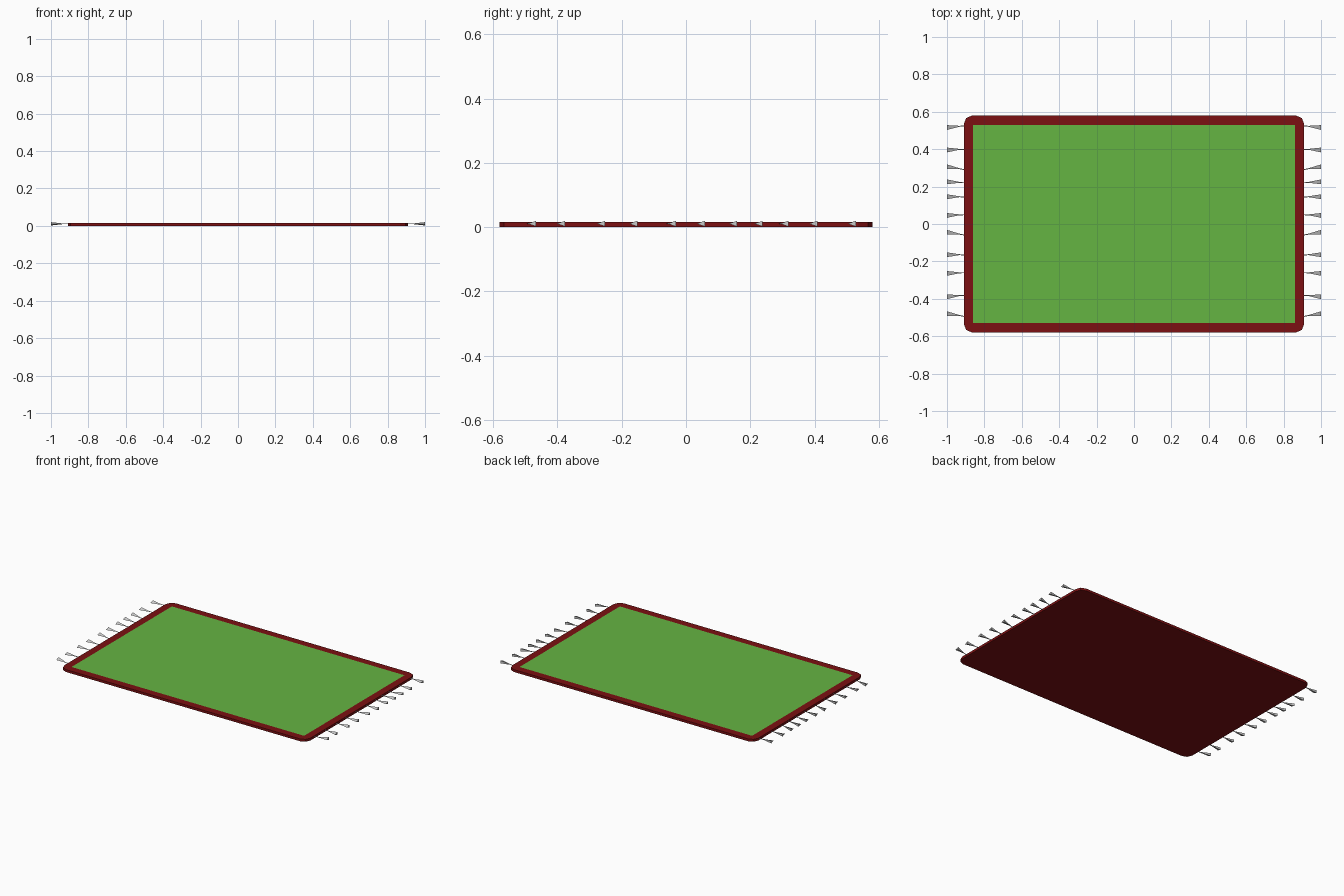
import bpy, bmesh, math
from mathutils import Vector

if "Cube" in bpy.data.objects:
    bpy.data.objects.remove(bpy.data.objects["Cube"])


def material(name, color):
    m = bpy.data.materials.new(name)
    m.diffuse_color = color
    m.use_nodes = True
    m.node_tree.nodes["Principled BSDF"].inputs["Base Color"].default_value = m.diffuse_color
    return m


def finish(name, bm, mats=()):
    bmesh.ops.recalc_face_normals(bm, faces=bm.faces)
    mesh = bpy.data.meshes.new(name)
    bm.to_mesh(mesh)
    bm.free()
    ob = bpy.data.objects.new(name, mesh)
    bpy.context.collection.objects.link(ob)
    for m in mats:
        mesh.materials.append(m)
    return ob


red = material("border_red", (0.20, 0.005, 0.006, 1))
green = material("field_green", (0.13, 0.46, 0.055, 1))

# Rug slab with clipped round corners and an inset green field on top
HX, HY, TOP, R = 0.91, 0.58, 0.016, 0.045
bm = bmesh.new()
inner = [bm.verts.new((sx * 0.86, sy * 0.53, TOP))
         for sx, sy in ((1, 1), (-1, 1), (-1, -1), (1, -1))]
upper, corners = [], []
for k, (sx, sy) in enumerate(((1, 1), (-1, 1), (-1, -1), (1, -1))):
    arc = []
    for i in range(3):
        a = math.radians(90 * k + 45 * i)
        arc.append(bm.verts.new((sx * (HX - R) + R * math.cos(a),
                                 sy * (HY - R) + R * math.sin(a), TOP)))
    corners.append(arc)
    upper += arc
lower = [bm.verts.new((v.co.x, v.co.y, 0)) for v in upper]
for k in range(4):
    arc, nxt = corners[k], corners[(k + 1) % 4]
    for a, b in zip(arc, arc[1:]):
        bm.faces.new((inner[k], a, b))
    bm.faces.new((inner[k], arc[-1], nxt[0], inner[(k + 1) % 4]))
n = len(upper)
for i in range(n):
    j = (i + 1) % n
    bm.faces.new((upper[i], lower[i], lower[j], upper[j]))
bm.faces.new(lower[::-1])
field = bm.faces.new(inner)
field.material_index = 1
finish("rug", bm, (red, green))

# Tassels: three-sided cords flaring to the outer end (root y, tip y)
tassels = [(0.525, 0.52), (0.40, 0.40), (0.29, 0.31), (0.22, 0.23),
           (0.145, 0.15), (0.05, 0.05), (-0.06, -0.04), (-0.165, -0.16),
           (-0.26, -0.26), (-0.38, -0.385), (-0.495, -0.475)]
for side, label in ((1, "right"), (-1, "left")):
    bm = bmesh.new()
    for y0, y1 in tassels:
        rings = []
        for x, r in ((0.90, 0.003), (0.935, 0.0035), (1.0, 0.017)):
            y = y0 + (y1 - y0) * (x - 0.90) / 0.10
            rings.append([bm.verts.new((side * x,
                                        y + r * math.cos(a),
                                        0.011 + 0.6 * r * math.sin(a)))
                          for a in (math.pi, math.pi / 3, -math.pi / 3)])
        for p, q in zip(rings, rings[1:]):
            for i in range(3):
                j = (i + 1) % 3
                bm.faces.new((p[i], p[j], q[j], q[i]))
        bm.faces.new(rings[0])
        bm.faces.new(rings[-1])
    finish("tassels_" + label, bm)
